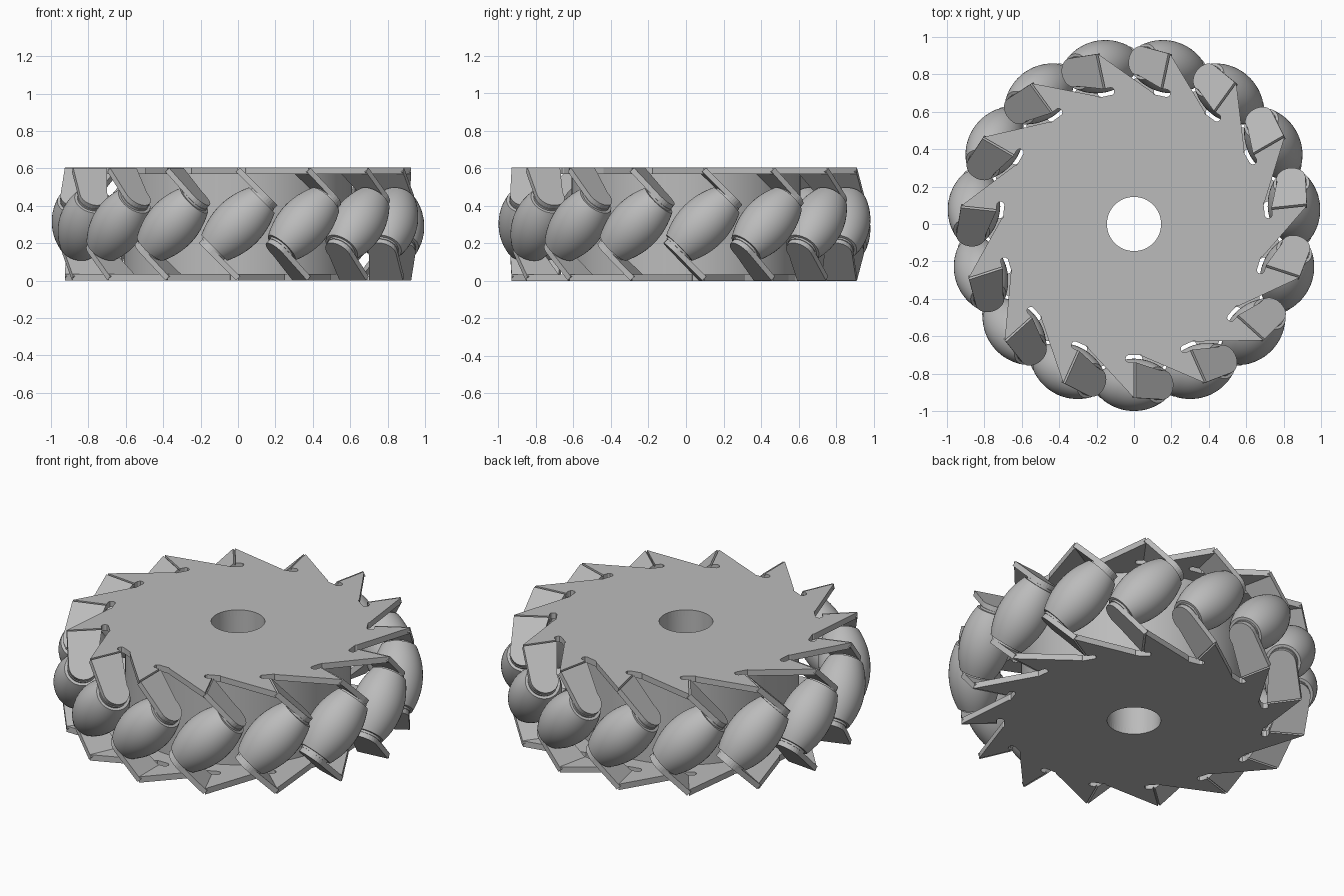
import bpy, bmesh, math
from mathutils import Matrix, Vector

if "Cube" in bpy.data.objects:
    bpy.data.objects.remove(bpy.data.objects["Cube"])

COUNT = 15                 # rollers around the wheel
STEP = math.tau / COUNT
MID = 0.3025               # half of the wheel height
PLATE = 0.035              # sheet thickness of the side plates
TAB = 0.03                 # sheet thickness of the bent tabs
AXIS_R = 0.86              # distance of roller axles from the wheel centre
TAB_T = 0.205              # distance of a tab from the roller middle
BORE = 0.145

grey = bpy.data.materials.new("plain_grey")
grey.use_nodes = True
grey.diffuse_color = (0.5, 0.5, 0.5, 1)
grey.node_tree.nodes["Principled BSDF"].inputs["Base Color"].default_value = (0.5, 0.5, 0.5, 1)


def finish(bm, name):
    """Turn a bmesh into a mesh datablock with the wheel material."""
    bmesh.ops.recalc_face_normals(bm, faces=bm.faces)
    mesh = bpy.data.meshes.new(name)
    bm.to_mesh(mesh)
    bm.free()
    mesh.materials.append(grey)
    return mesh


def place(mesh, name, matrix, smooth=False):
    obj = bpy.data.objects.new(name, mesh)
    bpy.context.collection.objects.link(obj)
    obj.matrix_world = matrix
    if smooth:
        bpy.ops.object.select_all(action='DESELECT')
        obj.select_set(True)
        bpy.context.view_layer.objects.active = obj
        bpy.ops.object.shade_smooth_by_angle(angle=math.radians(35))
    return obj


def sheet(name, loops, z0, z1):
    """Flat sheet bounded by 2D loops (outline first, then holes)."""
    bm = bmesh.new()
    for loop in loops:
        vs = [bm.verts.new((x, y, z0)) for x, y in loop]
        for a, b in zip(vs, vs[1:] + vs[:1]):
            bm.edges.new((a, b))
    bmesh.ops.triangle_fill(bm, edges=bm.edges[:], use_beauty=True)
    ext = bmesh.ops.extrude_face_region(bm, geom=bm.faces[:], use_keep_orig=True)
    verts = [g for g in ext["geom"] if isinstance(g, bmesh.types.BMVert)]
    bmesh.ops.translate(bm, verts=verts, vec=(0, 0, z1 - z0))
    return finish(bm, name)


def lathe(name, profile, steps=40, closed=False):
    """Revolve (radius, height) points around z."""
    bm = bmesh.new()
    vs = [bm.verts.new((r, 0, z)) for r, z in profile]
    pairs = list(zip(vs, vs[1:]))
    if closed:
        pairs.append((vs[-1], vs[0]))
    es = [bm.edges.new(p) for p in pairs]
    bmesh.ops.spin(bm, geom=vs + es, axis=(0, 0, 1), cent=(0, 0, 0),
                   angle=math.tau, steps=steps, use_duplicate=False)
    bmesh.ops.remove_doubles(bm, verts=bm.verts, dist=1e-4)
    return finish(bm, name)


def circle(radius, n):
    return [(radius * math.cos(math.tau * i / n), radius * math.sin(math.tau * i / n))
            for i in range(n)]


# Saw-toothed side plates with a bend-relief slot at the root of every tooth
tooth = [(0.93, 0), (0.74, 0), (0.74, -0.03), (0.733, -0.041), (0.72, -0.045),
         (0.707, -0.041), (0.70, -0.03), (0.70, 0.04), (0.707, 0.045)]
outline = []
for i in range(COUNT):
    turn = Matrix.Rotation(i * STEP, 2)
    outline += [tuple(turn @ Vector(p)) for p in tooth]
plate = sheet("side_plate", [outline, circle(BORE, 48)], MID - PLATE, MID)

base = Matrix.Translation((0, 0, MID)) @ Matrix.Rotation(-math.pi / 2, 4, 'Z')
flip = Matrix.Rotation(math.pi, 4, 'X')
place(plate, "top_plate", base)
place(plate, "bottom_plate", base @ flip)

# Central drum with the bore through it
h = MID - PLATE
drum = lathe("drum", [(0.61, -h), (0.61, h), (BORE, h), (BORE, -h)], 96, True)
place(drum, "drum", base, True)

# Bent tab: wide at the fold, rounded around the axle
arc = [(0.078 * math.cos(a), 0.078 * math.sin(a))
       for a in (math.radians(12 * k) for k in range(0, 17))]
tab = sheet("tab", [[(-0.12, -TAB_T), (0.07, -TAB_T)] + arc],
            TAB_T - TAB / 2, TAB_T + TAB / 2)

# Barrel roller with narrow collars on both ends
HALF, R_MID, R_END = 0.18, 0.14, 0.097
COLLAR, END = 0.082, TAB_T - TAB / 2 + 0.002
barrel = [(R_MID - (R_MID - R_END) * (k / 8) ** 2, HALF * k / 8) for k in range(-8, 9)]
profile = [(0, -END), (COLLAR, -END), (COLLAR, -HALF)] + barrel + \
          [(COLLAR, HALF), (COLLAR, END), (0, END)]
roller = lathe("roller", profile)

# Roller frame: x points outward, z runs along the axle tilted 45 degrees
tilt = Matrix.Translation((AXIS_R, 0, 0)) @ Matrix.Rotation(-math.pi / 4, 4, 'X')
for i in range(COUNT):
    spot = base @ Matrix.Rotation(i * STEP, 4, 'Z')
    place(roller, f"roller_{i + 1}", spot @ tilt, i == 0)
    place(tab, f"top_tab_{i + 1}", spot @ tilt)
    place(tab, f"bottom_tab_{i + 1}", spot @ flip @ tilt)
